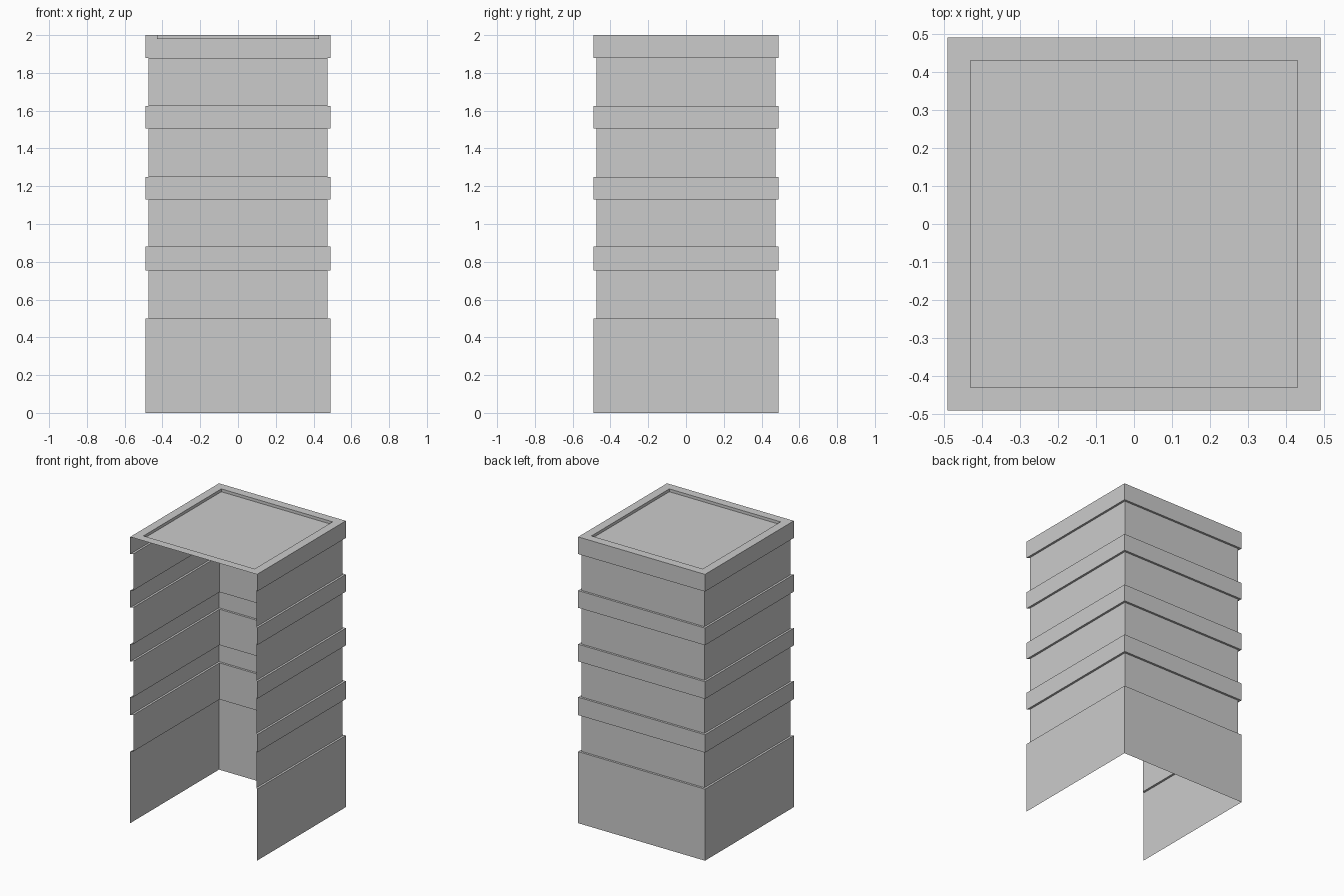
import bpy, bmesh

if "Cube" in bpy.data.objects:
    bpy.data.objects.remove(bpy.data.objects["Cube"])

OUT, IN = 0.49, 0.475      # half widths of the bands and of the set-back walls
RIM, FLOOR = 0.43, 1.98    # half width and height of the sunken roof

# storey levels: bottom and top of each projecting band
bands = [(0.0, 0.5), (0.755, 0.88), (1.13, 1.25), (1.505, 1.625), (1.88, 2.0)]


def add_object(name, bm):
    mesh = bpy.data.meshes.new(name)
    bm.to_mesh(mesh)
    bm.free()
    obj = bpy.data.objects.new(name, mesh)
    bpy.context.collection.objects.link(obj)
    return obj


def ring(bm, r, z):
    # starts and ends at the front corners, running round the back
    return [bm.verts.new((x * r, y * r, z))
            for x, y in ((1, -1), (1, 1), (-1, 1), (-1, -1))]


def bridge(bm, a, b, closed=False):
    for i in range(4 if closed else 3):
        j = (i + 1) % 4
        bm.faces.new((a[i], a[j], b[j], b[i]))


# three-sided stepped walls, open at the front and underneath
profile = []
for i, (low, high) in enumerate(bands):
    if i:
        profile += [(IN, low)]
    profile += [(OUT, low), (OUT, high)]
    if i < len(bands) - 1:
        profile += [(IN, high)]
bm = bmesh.new()
rings = [ring(bm, r, z) for r, z in profile]
for a, b in zip(rings, rings[1:]):
    bridge(bm, a, b)
add_object("stepped_walls", bm)

# roof with a flat rim and a shallow sunken floor
bm = bmesh.new()
roof = [ring(bm, r, z) for r, z in ((OUT, 2.0), (RIM, 2.0), (RIM, FLOOR))]
for a, b in zip(roof, roof[1:]):
    bridge(bm, a, b, closed=True)
bm.faces.new(roof[-1])
add_object("sunken_roof", bm)
